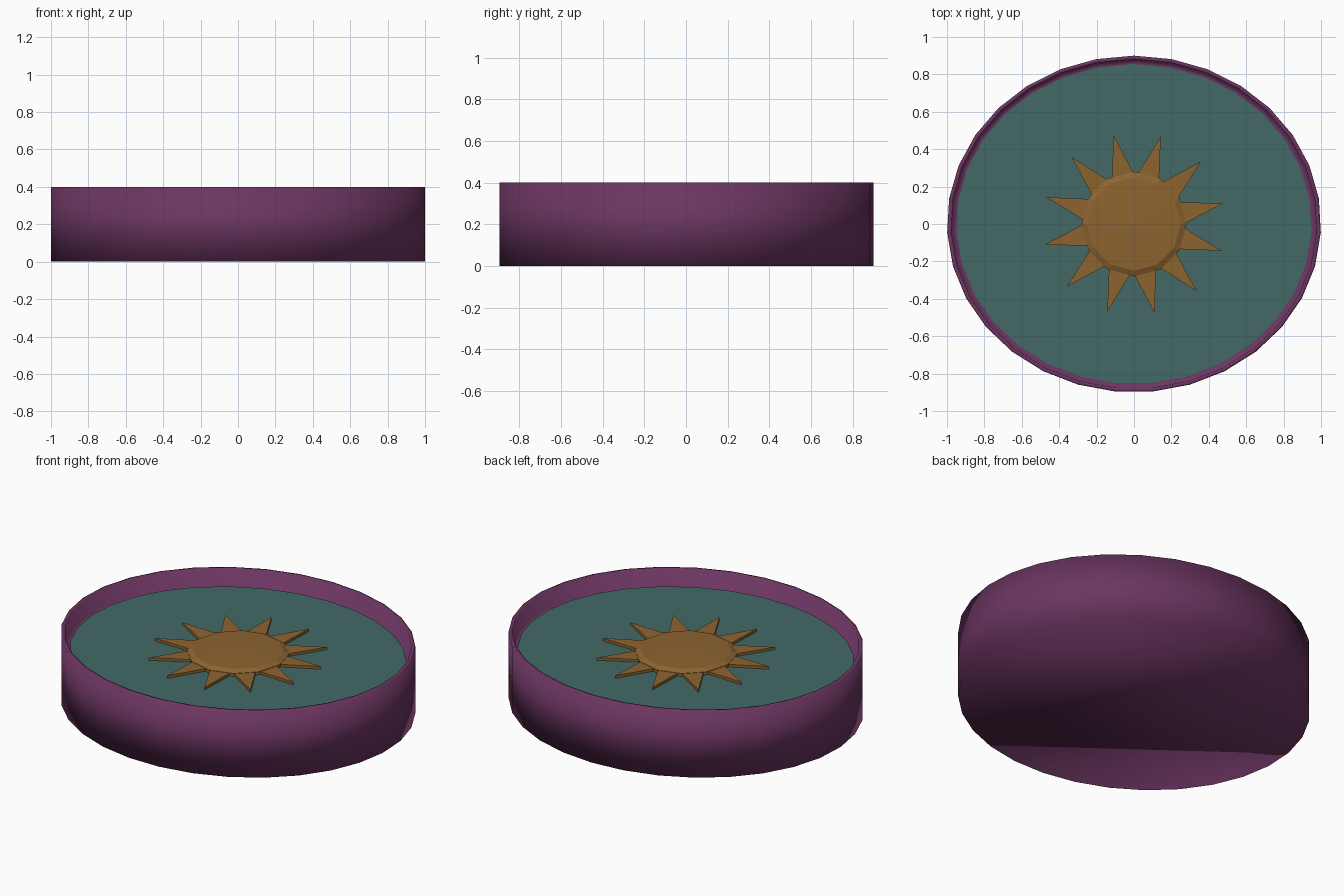
import bpy, bmesh, math

if "Cube" in bpy.data.objects:
    bpy.data.objects.remove(bpy.data.objects["Cube"])

RX, RY, SIDES = 1.0, 0.9, 31
FLOOR = 0.30


def material(name, rgb):
    m = bpy.data.materials.new(name)
    m.diffuse_color = (*rgb, 1.0)
    m.use_nodes = True
    m.node_tree.nodes["Principled BSDF"].inputs["Base Color"].default_value = m.diffuse_color
    return m


PURPLE = material("plum purple", (0.15, 0.036, 0.122))
TEAL = material("dark teal", (0.055, 0.141, 0.133))
AMBER = material("amber brown", (0.27, 0.127, 0.030))


def ring(radius, z, sides=SIDES, rx=RX, ry=RY, start=math.pi / 2):
    return [(rx * radius * math.cos(start + math.tau * i / sides),
             ry * radius * math.sin(start + math.tau * i / sides), z)
            for i in range(sides)]


def loft(name, rings, mat, smooth=False, apex=None):
    """Bridge successive rings, then close the bottom and the top."""
    bm = bmesh.new()
    loops = [[bm.verts.new(p) for p in r] for r in rings]
    n = len(loops[0])
    for lo, hi in zip(loops, loops[1:]):
        for i in range(n):
            j = (i + 1) % n
            bm.faces.new((lo[i], lo[j], hi[j], hi[i]))
    bm.faces.new(loops[0][::-1])
    if apex:
        tip = bm.verts.new(apex)
        for i in range(n):
            bm.faces.new((loops[-1][i], loops[-1][(i + 1) % n], tip))
    else:
        bm.faces.new(loops[-1])
    for f in bm.faces:
        f.smooth = smooth
    me = bpy.data.meshes.new(name)
    bm.to_mesh(me)
    bm.free()
    me.materials.append(mat)
    ob = bpy.data.objects.new(name, me)
    bpy.context.collection.objects.link(ob)
    return ob


# Oval tub with a thin rim and a recessed floor
loft("tub", [ring(1.0, 0.0), ring(1.0, 0.4), ring(0.978, 0.4),
             ring(0.972, FLOOR), ring(0.95, FLOOR)], PURPLE, smooth=True)

# Teal inlay lying on the floor
loft("floor_inlay", [ring(0.95, FLOOR - 0.003), ring(0.95, FLOOR + 0.004)], TEAL)

# Twelve-pointed star plate
star = []
for i in range(24):
    a = math.radians(13 + 15 * i)
    r = 0.49 if i % 2 == 0 else 0.25
    star.append((r * math.cos(a), r * math.sin(a)))
loft("star_rays", [[(x, y, FLOOR + 0.002) for x, y in star],
                   [(x, y, FLOOR + 0.02) for x, y in star]], AMBER)

# Low faceted boss in the middle of the star
loft("star_boss", [ring(r, z, 12, 1, 1) for r, z in
                   ((0.28, FLOOR + 0.004), (0.28, FLOOR + 0.022), (0.25, FLOOR + 0.036))],
     AMBER, apex=(0, 0, FLOOR + 0.044))
